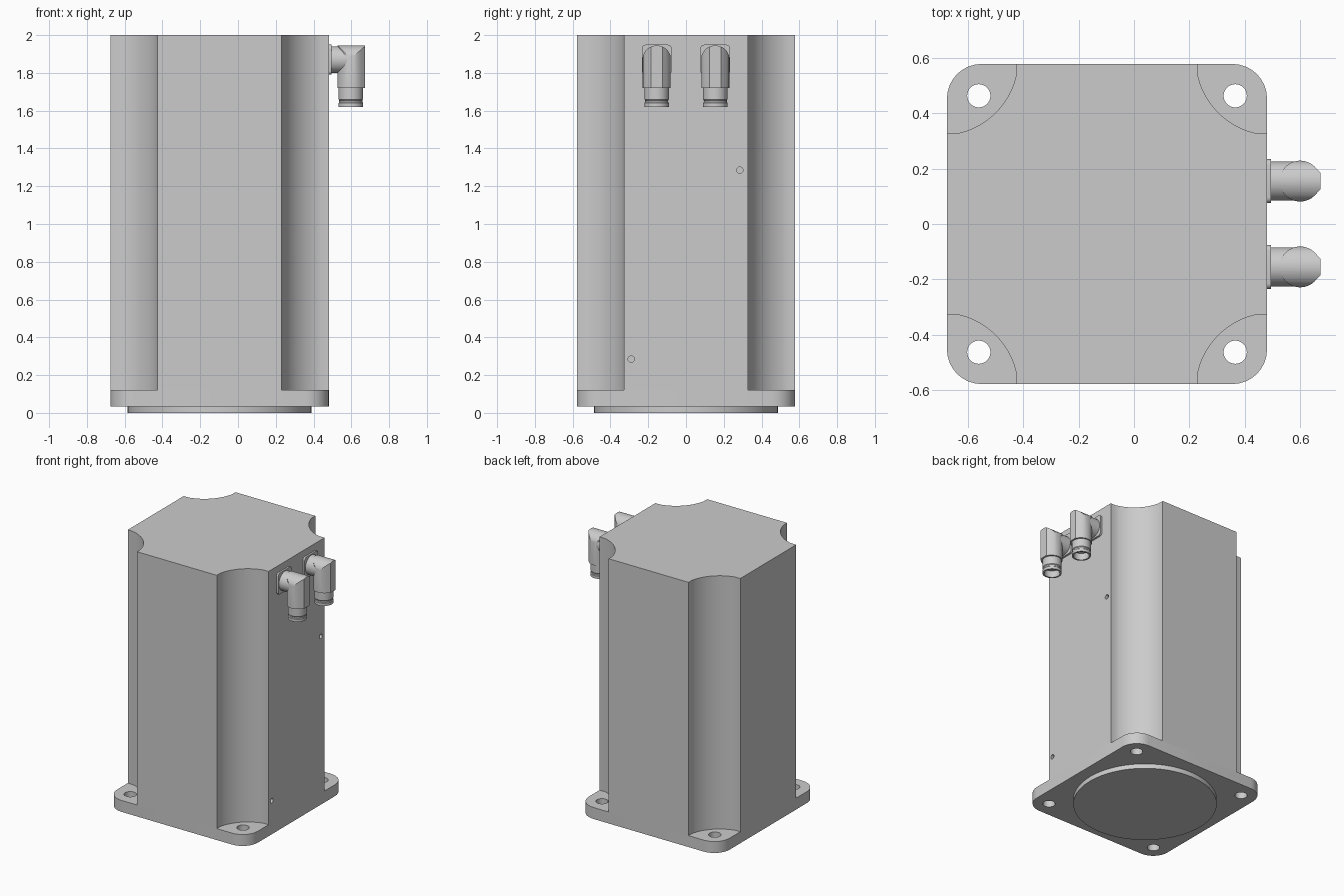
import bpy, bmesh, math
from mathutils import Vector

cube = bpy.data.objects.get("Cube")
if cube:
    bpy.data.objects.remove(cube, do_unlink=True)

grey = bpy.data.materials.new("machined grey")
grey.use_nodes = True
COLOUR = (0.6, 0.6, 0.6, 1)
grey.diffuse_color = COLOUR
grey.node_tree.nodes["Principled BSDF"].inputs["Base Color"].default_value = COLOUR

CX = -0.0975   # centre of the housing in x
H = 0.578      # half width of the housing
SIDE = CX + H  # face that carries the connectors


def make_object(name, bm):
    bmesh.ops.recalc_face_normals(bm, faces=bm.faces)
    mesh = bpy.data.meshes.new(name)
    bm.to_mesh(mesh)
    bm.free()
    mesh.materials.append(grey)
    obj = bpy.data.objects.new(name, mesh)
    bpy.context.collection.objects.link(obj)
    return obj


def prism(name, outline, low, high, along_x=False):
    """Extrude a flat outline along z, or along x with the outline in (y, z)."""
    bm = bmesh.new()
    place = (lambda u, v, w: (w, u, v)) if along_x else (lambda u, v, w: (u, v, w))
    rings = [[bm.verts.new(place(u, v, w)) for u, v in outline] for w in (low, high)]
    bm.faces.new(rings[0])
    bm.faces.new(rings[1])
    n = len(outline)
    for i in range(n):
        j = (i + 1) % n
        bm.faces.new((rings[0][i], rings[0][j], rings[1][j], rings[1][i]))
    return make_object(name, bm)


def lathe(name, profile, x, y, steps=32):
    """Turn a closed (radius, z) profile around a vertical axis."""
    bm = bmesh.new()
    verts = [bm.verts.new((x + r, y, z)) for r, z in profile]
    edges = [bm.edges.new((a, b)) for a, b in zip(verts, verts[1:])]
    bmesh.ops.spin(bm, geom=verts + edges, cent=(x, y, 0), axis=(0, 0, 1),
                   angle=math.tau, steps=steps)
    bmesh.ops.remove_doubles(bm, verts=bm.verts, dist=0.0002)
    return make_object(name, bm)


def arc(cx, cy, r, start, end, n):
    angles = [math.radians(start + (end - start) * i / n) for i in range(n + 1)]
    return [(cx + r * math.cos(a), cy + r * math.sin(a)) for a in angles]


def circle(cx, cy, r, n=32):
    return arc(cx, cy, r, 0, 360, n)[:-1]


def rounded_square(cx, cy, half, r, n=8):
    points = []
    for k, (sx, sy) in enumerate(((1, 1), (-1, 1), (-1, -1), (1, -1))):
        points += arc(cx + sx * (half - r), cy + sy * (half - r), r,
                      90 * k, 90 * k + 90, n)
    return points


def boolean(obj, tool, operation):
    mod = obj.modifiers.new("cut", 'BOOLEAN')
    mod.operation = operation
    mod.solver = 'EXACT'
    mod.object = tool
    bpy.context.view_layer.objects.active = obj
    bpy.ops.object.modifier_apply(modifier=mod.name)
    bpy.data.objects.remove(tool, do_unlink=True)


parts = []

# Housing: square column with a scooped channel down each corner
corner = [(H, H - 0.25)]
corner += arc(H + 0.02, H + 0.02, 0.277, 256.9, 193.1, 12)
corner += [(H - 0.25, H)]
outline = []
for k in range(4):
    c, s = round(math.cos(k * math.pi / 2)), round(math.sin(k * math.pi / 2))
    outline += [(CX + x * c - y * s, x * s + y * c) for x, y in corner]
housing = prism("housing", outline, 0.12, 2.0)
for y, z in ((0.285, 1.285), (-0.29, 0.285)):
    drill = prism("drill", circle(y, z, 0.017, 16), SIDE - 0.03, SIDE + 0.03, True)
    boolean(housing, drill, 'DIFFERENCE')
parts.append(housing)

# Mounting flange with four through holes
flange = prism("mounting_flange", rounded_square(CX, 0, H, 0.125), 0.035, 0.12)
for sx in (-1, 1):
    for sy in (-1, 1):
        drill = prism("drill", circle(CX + sx * 0.463, sy * 0.463, 0.042), 0, 0.2)
        boolean(flange, drill, 'DIFFERENCE')
parts.append(flange)

# Round locating disc underneath
parts.append(prism("locating_disc", circle(CX, 0, 0.487, 64), 0, 0.035))

# Two angled plug connectors
AXIS_X, AXIS_Z = 0.6, 1.87
for side, y in (("front", -0.155), ("back", 0.155)):
    parts.append(prism(side + "_connector_plate",
                       rounded_square(y, AXIS_Z, 0.079, 0.02, 4),
                       SIDE, SIDE + 0.014, True))
    parts.append(prism(side + "_connector_neck", circle(y, AXIS_Z, 0.071),
                       SIDE + 0.014, AXIS_X, True))
    # Elbow: round back and flat nose, with an arched top
    nose = [(0.673, y - 0.03), (0.673, y + 0.03)]
    elbow = prism(side + "_connector_elbow",
                  nose + arc(AXIS_X, y, 0.074, 45, 315, 24), 1.72, 2.0)
    arch = arc(y, AXIS_Z, 0.0755, 0, 180, 20) + [(y - 0.0755, 1.6), (y + 0.0755, 1.6)]
    boolean(elbow, prism("arch", arch, 0.5, 0.7, True), 'INTERSECT')
    parts.append(elbow)
    # Hollow socket end
    profile = [(0, 1.73), (0.065, 1.73), (0.065, 1.66), (0.061, 1.655),
               (0.061, 1.645), (0.065, 1.64), (0.065, 1.62), (0.053, 1.62),
               (0.053, 1.67), (0, 1.67)]
    parts.append(lathe(side + "_connector_socket", profile, AXIS_X - 0.003, y))

# Smooth curved walls, keep edges crisp
bpy.ops.object.select_all(action='DESELECT')
for part in parts:
    part.select_set(True)
bpy.context.view_layer.objects.active = parts[0]
bpy.ops.object.shade_smooth_by_angle(angle=math.radians(25))
bpy.ops.object.select_all(action='DESELECT')
